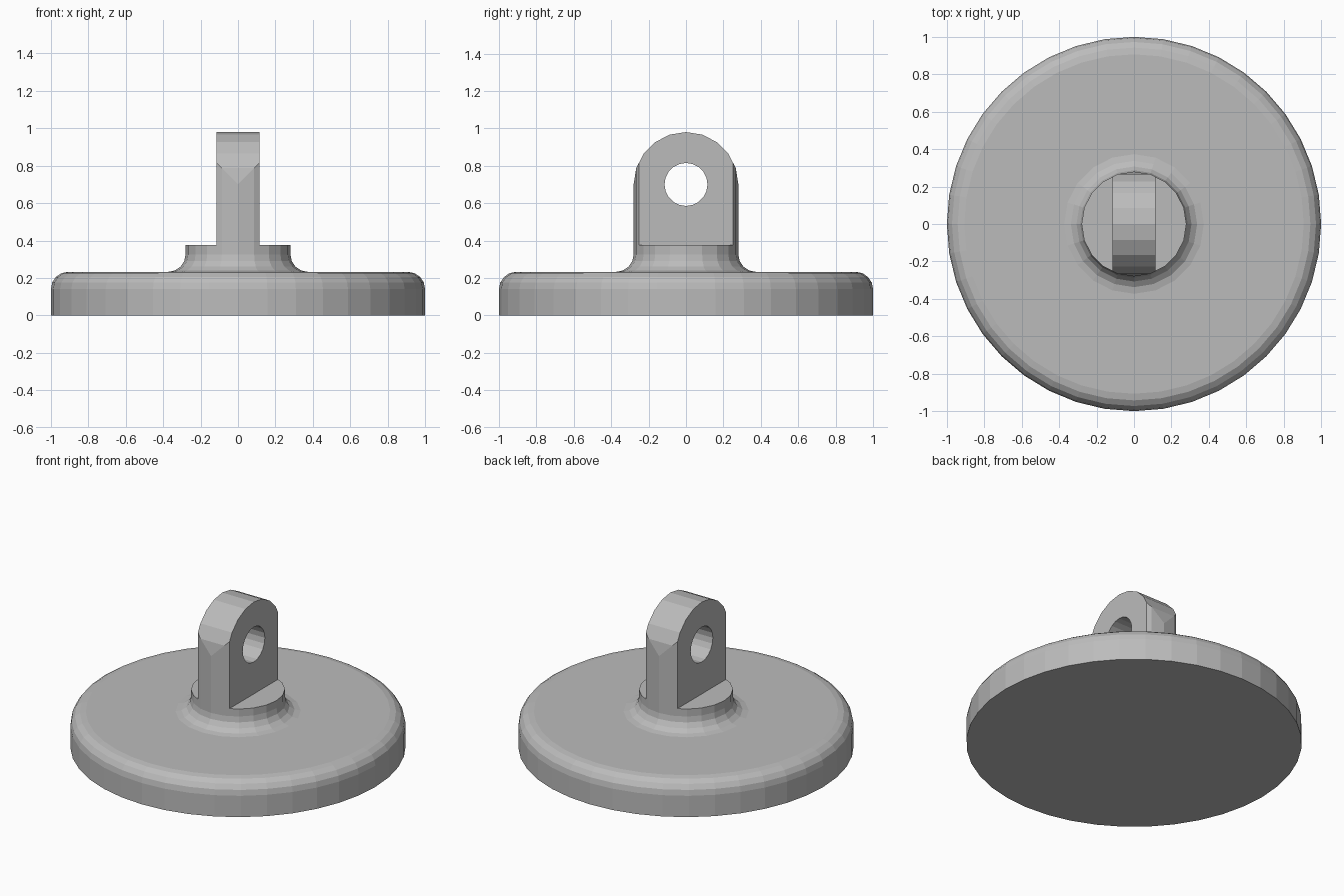
import bpy, bmesh
from math import sin, cos, pi

cube = bpy.data.objects.get("Cube")
if cube:
    bpy.data.objects.remove(cube)

grey = bpy.data.materials.new("plain grey")
grey.use_nodes = True
colour = (0.5, 0.5, 0.5, 1)
grey.diffuse_color = colour
grey.node_tree.nodes["Principled BSDF"].inputs["Base Color"].default_value = colour


def add_object(name, bm):
    bmesh.ops.recalc_face_normals(bm, faces=bm.faces)
    mesh = bpy.data.meshes.new(name)
    bm.to_mesh(mesh)
    bm.free()
    mesh.materials.append(grey)
    obj = bpy.data.objects.new(name, mesh)
    bpy.context.collection.objects.link(obj)
    return obj


def lathe(name, profile, sides):
    """Turn (radius, z) points around the z axis and cap both ends."""
    bm = bmesh.new()
    rings = [[bm.verts.new((r * cos(2 * pi * i / sides), r * sin(2 * pi * i / sides), z))
              for i in range(sides)] for r, z in profile]
    for low, high in zip(rings, rings[1:]):
        for i in range(sides):
            j = (i + 1) % sides
            bm.faces.new((low[i], low[j], high[j], high[i]))
    bm.faces.new(rings[0])
    bm.faces.new(rings[-1])
    return add_object(name, bm)


def prism(name, outline, half):
    """Extrude a (y, z) outline along x."""
    bm = bmesh.new()
    face = bm.faces.new([bm.verts.new((-half, y, z)) for y, z in outline])
    new = bmesh.ops.extrude_face_region(bm, geom=[face])["geom"]
    bmesh.ops.translate(bm, vec=(2 * half, 0, 0),
                        verts=[v for v in new if isinstance(v, bmesh.types.BMVert)])
    return add_object(name, bm)


def arc(cx, cz, r, start, end, steps):
    angles = [start + (end - start) * i / steps for i in range(steps + 1)]
    return [(cx + r * cos(a), cz + r * sin(a)) for a in angles]


def boolean(obj, cutter, operation):
    mod = obj.modifiers.new(operation.lower(), 'BOOLEAN')
    mod.operation = operation
    mod.solver = 'EXACT'
    mod.object = cutter
    cutter.hide_render = True
    cutter.hide_set(True)


# Round base with a rounded upper rim
TOP, COLLAR, EYE, R = 0.233, 0.375, 0.70, 0.28
lathe("base_disc", [(1, 0)] + arc(0.907, TOP - 0.093, 0.093, 0, pi / 2, 4), 40)

# Collar flaring into the base
lathe("collar", arc(R + 0.093, TOP + 0.093, 0.093, 1.5 * pi, pi, 4) + [(R, COLLAR)], 20)

# Upright lug: round post trimmed to an arched plate
lug = lathe("lug", [(R, COLLAR), (R, 1.1)], 20)
arch = arc(0, EYE, R, 0, pi, 10)
plate = prism("lug_trim", arch + [(-0.31, 0.68), (-0.31, 0.3), (0.31, 0.3), (0.31, 0.68)], 0.115)
boolean(lug, plate, 'INTERSECT')

# Eye hole through the lug
hole = prism("eye_cutter", arc(0, EYE, 0.115, 0, 2 * pi, 20)[:-1], 0.4)
boolean(lug, hole, 'DIFFERENCE')

# Apply the cuts and drop the helpers
bpy.context.view_layer.update()
cut_mesh = bpy.data.meshes.new_from_object(lug.evaluated_get(bpy.context.evaluated_depsgraph_get()))
lug.modifiers.clear()
lug.data = cut_mesh
for helper in (plate, hole):
    bpy.data.objects.remove(helper)
